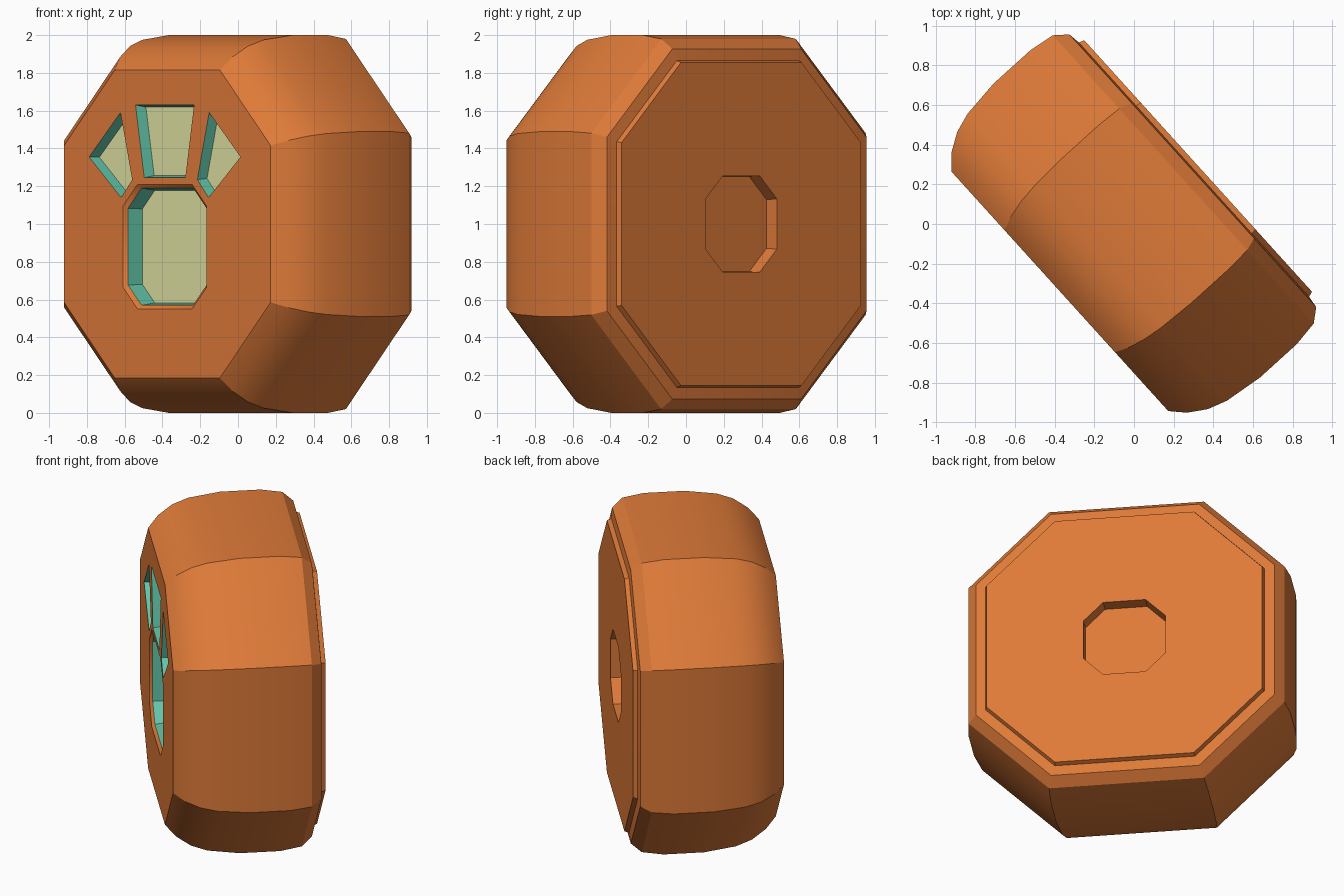
import bpy, bmesh, math
from mathutils import Vector

if "Cube" in bpy.data.objects:
    bpy.data.objects.remove(bpy.data.objects["Cube"])

# local frame: t = sideways across the disc, d = towards the front face, z = up
T = Vector((0.671, -0.741, 0))
A = Vector((-0.741, -0.671, 0))
bm = bmesh.new()
ORANGE, TEAL, KHAKI = 0, 1, 2


def ring(points, d):
    """points are (t, z) pairs"""
    return [bm.verts.new(T * t + A * d + Vector((0, 0, z))) for t, z in points]


def octagon(r, c, t0=0.0, z0=1.0):
    pts = [(r, -c), (r, c), (c, r), (-c, r), (-r, c), (-r, -c), (-c, -r), (c, -r)]
    return [(t0 + t, z0 + z) for t, z in pts]


def bridge(a, b, mat):
    n = len(a)
    for i in range(n):
        j = (i + 1) % n
        bm.faces.new((a[i], a[j], b[j], b[i])).material_index = mat


def cap(r, mat):
    bm.faces.new(r).material_index = mat


def shrink(pts, s):
    ct = sum(p[0] for p in pts) / len(pts)
    cz = sum(p[1] for p in pts) / len(pts)
    return [(ct + (t - ct) * s, cz + (z - cz) * s) for t, z in pts]


def ring_edges(r):
    out = []
    for i in range(len(r)):
        a, b = r[i], r[(i + 1) % len(r)]
        out.append(bm.edges.get((a, b)) or bm.edges.new((a, b)))
    return out


# octagonal body: rounded sides, back rim and raised back panel (depth, apothem)
profile = [(0.505, 0.815), (0.44, 0.885), (0.35, 0.942), (0.25, 0.975), (0.05, 1.0),
           (-0.2, 1.0), (-0.335, 0.98), (-0.40, 0.927), (-0.408, 0.865), (-0.436, 0.855)]
rings = [ring(octagon(r, 0.415 + (r - 0.815) * 0.4), d) for d, r in profile]
for a, b in zip(rings, rings[1:]):
    bridge(a, b, ORANGE)

# back panel with octagonal recess
hub = ring(octagon(0.255, 0.132), -0.436)
hub_floor = ring(octagon(0.252, 0.13), -0.355)
bridge(rings[-1], hub, ORANGE)
bridge(hub, hub_floor, ORANGE)
cap(hub_floor, ORANGE)

# large front pad: orange bevel, teal wall, khaki floor
T0, ZP = -0.02, 0.88
pad = [ring(octagon(r, c, T0, ZP), d) for r, c, d in
       ((0.33, 0.215, 0.505), (0.31, 0.203, 0.487), (0.298, 0.2, 0.395))]
bridge(pad[0], pad[1], ORANGE)
bridge(pad[1], pad[2], TEAL)
cap(pad[2], KHAKI)

# three small pockets above the pad
side = [(0.35, 1.59), (0.597, 1.355), (0.345, 1.14), (0.257, 1.235)]
middle = [(-0.231, 1.63), (0.231, 1.63), (0.162, 1.245), (-0.162, 1.245)]
pockets = [pad[0]]
for shape in (side, [(-t, z) for t, z in side], middle):
    pts = [(t + T0, z) for t, z in shape]
    rim = ring(pts, 0.505)
    floor = ring(shrink(pts, 0.94), 0.443)
    bridge(rim, floor, TEAL)
    cap(floor, KHAKI)
    pockets.append(rim)

# front face filled around the pockets
edges = ring_edges(rings[0])
for p in pockets:
    edges += ring_edges(p)
res = bmesh.ops.triangle_fill(bm, edges=edges, use_beauty=True, use_dissolve=False, normal=A)
for g in res["geom"]:
    if isinstance(g, bmesh.types.BMFace):
        g.material_index = ORANGE

bmesh.ops.recalc_face_normals(bm, faces=bm.faces)
me = bpy.data.meshes.new("octagonal_drum")
bm.to_mesh(me)
bm.free()
for name, col in (("orange", (0.73, 0.195, 0.04, 1)),
                  ("teal", (0.125, 0.56, 0.40, 1)),
                  ("khaki", (0.73, 0.75, 0.36, 1))):
    m = bpy.data.materials.new(name)
    m.diffuse_color = col
    m.use_nodes = True
    m.node_tree.nodes["Principled BSDF"].inputs["Base Color"].default_value = m.diffuse_color
    me.materials.append(m)
ob = bpy.data.objects.new("octagonal_drum", me)
bpy.context.collection.objects.link(ob)
bpy.context.view_layer.objects.active = ob
ob.select_set(True)
bpy.ops.object.shade_smooth_by_angle(angle=math.radians(30))
